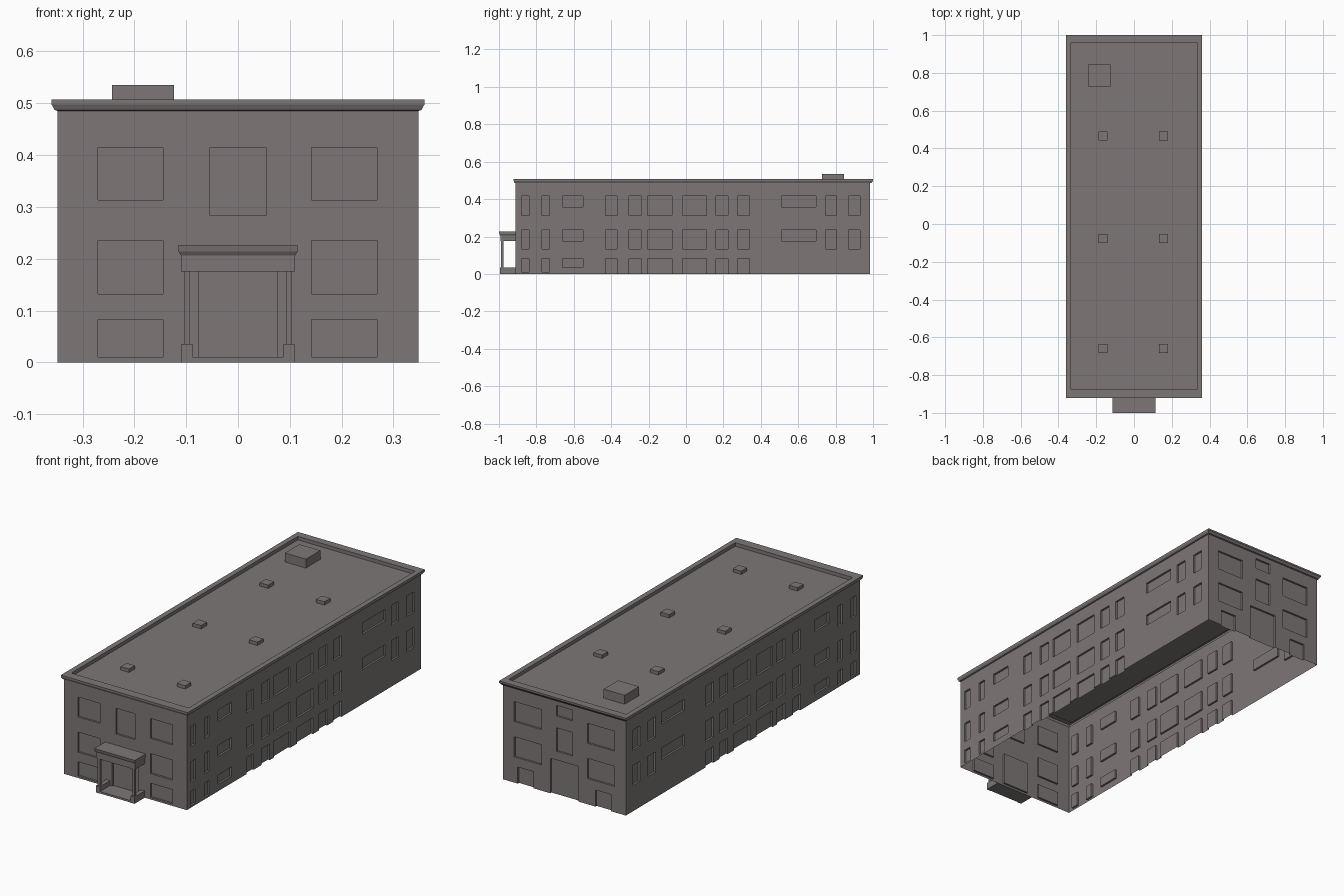
import bpy, bmesh
from mathutils import Vector

if "Cube" in bpy.data.objects:
    bpy.data.objects.remove(bpy.data.objects["Cube"])

mat = bpy.data.materials.new("warm_grey")
mat.diffuse_color = (0.205, 0.185, 0.18, 1)
mat.use_nodes = True
mat.node_tree.nodes["Principled BSDF"].inputs["Base Color"].default_value = mat.diffuse_color

X, Y0, Y1, H = 0.348, -0.912, 0.985, 0.487   # wall extents
DEPTH = 0.01                                 # window recess


def finish(name, bm):
    me = bpy.data.meshes.new(name)
    bm.to_mesh(me)
    bm.free()
    me.materials.append(mat)
    ob = bpy.data.objects.new(name, me)
    bpy.context.collection.objects.link(ob)
    return ob


def wall(name, origin, u, length, rects):
    """Flat wall with recessed rectangles (u0, u1, z0, z1)."""
    bm = bmesh.new()
    o, u, z = Vector(origin), Vector(u), Vector((0, 0, 1))
    n = u.cross(z)

    def quad(*pts):
        bm.faces.new([bm.verts.new(o + u * a + z * b - n * d) for a, b, d in pts])

    us = sorted({0, length} | {r[i] for r in rects for i in (0, 1)})
    zs = sorted({0, H} | {r[i] for r in rects for i in (2, 3)})
    for a, b in zip(us, us[1:]):
        for c, e in zip(zs, zs[1:]):
            m, k = (a + b) / 2, (c + e) / 2
            if not any(r[0] < m < r[1] and r[2] < k < r[3] for r in rects):
                quad((a, c, 0), (b, c, 0), (b, e, 0), (a, e, 0))
    for a, b, c, e in rects:
        ring = [(a, c), (b, c), (b, e), (a, e)]
        quad(*[(p, q, DEPTH) for p, q in ring])
        for i in range(4):
            if i == 0 and c == 0:
                continue                      # opening runs to the ground
            p, q = ring[i], ring[(i + 1) % 4]
            quad((*p, 0), (*q, 0), (*q, DEPTH), (*p, DEPTH))
    bmesh.ops.remove_doubles(bm, verts=bm.verts, dist=1e-5)
    return finish(name, bm)


def rings(name, loops, cap_bottom=False):
    """Stack of rectangles (half width, y0, y1, z), closed at the last one."""
    bm = bmesh.new()
    rows = [[bm.verts.new(p) for p in ((-w, a, z), (w, a, z), (w, b, z), (-w, b, z))]
            for w, a, b, z in loops]
    for r, s in zip(rows, rows[1:]):
        for i in range(4):
            j = (i + 1) % 4
            bm.faces.new((r[i], r[j], s[j], s[i]))
    bm.faces.new(rows[-1])
    if cap_bottom:
        bm.faces.new(rows[0][::-1])
    return finish(name, bm)


def box(name, x0, x1, y0, y1, z0, z1):
    hw = (x1 - x0) / 2
    ob = rings(name, [(hw, y0, y1, z0), (hw, y0, y1, z1)], True)
    ob.location.x = (x0 + x1) / 2
    return ob


# Front wall: three rows of side windows, centre window, door
front = [(-0.054, 0.054, 0.283, 0.415), (-0.075, 0.075, 0.01, 0.175)]
for z0, z1 in ((0.313, 0.415), (0.132, 0.235), (0.01, 0.083)):
    front += [(-0.27, -0.145, z0, z1), (0.142, 0.268, z0, z1)]
wall("front_wall", (-X, Y0, 0), (1, 0, 0), 2 * X,
     [(a + X, b + X, c, d) for a, b, c, d in front])

# Back wall: four windows, two stair windows, three doors
back = [(-0.045, 0.045, 0.405, 0.46), (-0.045, 0.045, 0.225, 0.345),
        (-0.08, 0.08, 0, 0.18), (-0.265, -0.175, 0, 0.085), (0.175, 0.265, 0, 0.085)]
for z0, z1 in ((0.313, 0.415), (0.132, 0.235)):
    back += [(-0.285, -0.13, z0, z1), (0.13, 0.285, z0, z1)]
wall("back_wall", (X, Y1, 0), (-1, 0, 0), 2 * X,
     [(a + X, b + X, c, d) for a, b, c, d in back])

# Long side walls: tall, short and ground-row windows
tall = [(-0.88, -0.84), (-0.77, -0.73), (-0.43, -0.37), (-0.305, -0.24), (-0.205, -0.075),
        (-0.02, 0.11), (0.16, 0.225), (0.275, 0.34), (0.745, 0.805), (0.87, 0.93)]
short = [(-0.66, -0.55), (0.51, 0.695)]
side = []
for base in (0.313, 0.132):
    side += [(a, b, base, base + 0.103) for a, b in tall]
    side += [(a, b, base + 0.045, base + 0.103) for a, b in short]
for a, b in tall[:8]:
    side.append((a, b, 0.01 if b < -0.5 else 0, 0.083))
side.append((-0.66, -0.55, 0.035, 0.083))
L = Y1 - Y0
wall("right_wall", (X, Y0, 0), (0, 1, 0), L, [(a - Y0, b - Y0, c, d) for a, b, c, d in side])
wall("left_wall", (-X, Y1, 0), (0, -1, 0), L, [(Y1 - b, Y1 - a, c, d) for a, b, c, d in side])

# Flared cornice, parapet and sunken roof
rings("roof_and_cornice", [(X, Y0, Y1, 0.485), (0.354, -0.917, 0.992, 0.487),
                           (0.36, -0.922, 1.0, 0.498), (0.36, -0.922, 1.0, 0.507),
                           (0.333, -0.875, 0.96, 0.507), (0.333, -0.875, 0.96, 0.489)])

# Rooftop box and skylights
box("roof_box", -0.243, -0.124, 0.727, 0.844, 0.488, 0.535)
for y in (0.467, -0.076, -0.66):
    for x in (-0.163, 0.156):
        box("skylight", x - 0.024, x + 0.024, y - 0.024, y + 0.024, 0.488, 0.506)

# Entrance porch
rings("porch_canopy", [(0.11, -0.993, Y0, 0.175), (0.11, -0.993, Y0, 0.206),
                       (0.115, -0.998, Y0, 0.214), (0.115, -1.0, Y0, 0.226)], True)
box("porch_floor", -0.088, 0.088, -0.993, Y0, 0, 0.01)
for s in (-1, 1):
    box("porch_side_wall", s * 0.0985 - 0.011, s * 0.0985 + 0.011, -0.995, Y0, 0, 0.035)
    box("porch_column", s * 0.0985 - 0.006, s * 0.0985 + 0.006, -0.988, -0.975, 0.035, 0.176)
